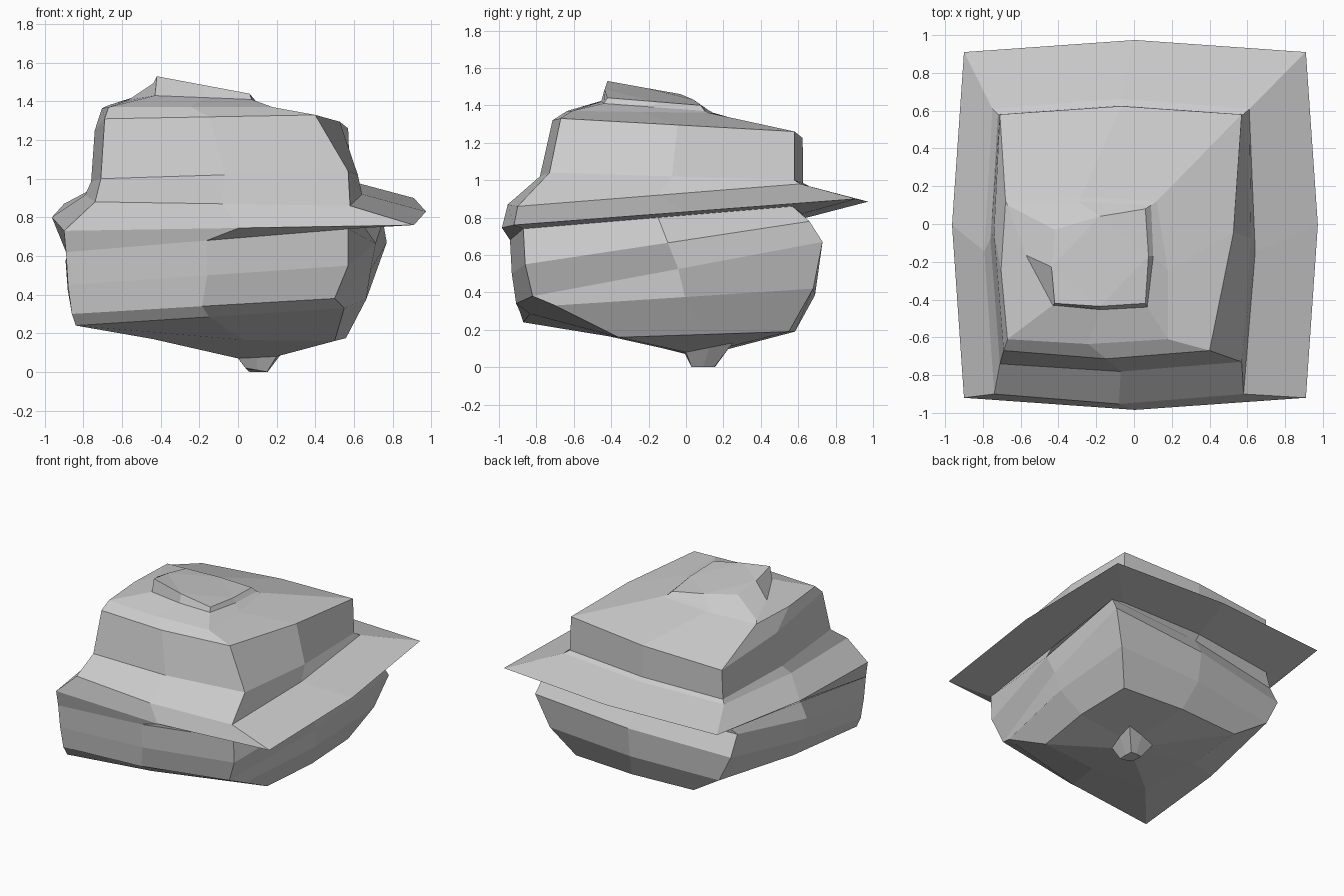
import bpy, bmesh
from mathutils import Vector


def loft(name, rings, cap_top=False, cap_bottom=False):
    """Skin a stack of tilted four-corner rings, each side bulging at its middle."""
    bm = bmesh.new()
    loops = []
    for ring in rings:
        c = [Vector(p) for p in ring]
        centre = sum(c, Vector()) / 4
        loop = []
        for i in range(4):
            mid = (c[i] + c[(i + 1) % 4]) / 2
            out = mid - centre
            mid += Vector((out.x, out.y, 0)) * 0.07
            loop += [bm.verts.new(c[i]), bm.verts.new(mid)]
        loops.append(loop)
    for a, b in zip(loops, loops[1:]):
        for i in range(8):
            j = (i + 1) % 8
            bm.faces.new((a[i], b[i], b[j], a[j]))
    if cap_top:
        bm.faces.new(loops[0])
    if cap_bottom:
        bm.faces.new(loops[-1][::-1])
    bmesh.ops.triangulate(bm, faces=[f for f in bm.faces if len(f.verts) > 4])
    me = bpy.data.meshes.new(name)
    bm.to_mesh(me)
    bm.free()
    ob = bpy.data.objects.new(name, me)
    bpy.context.collection.objects.link(ob)


# Corner order: front left, front right, back right, back left
flange = [(-.90, -.92, .73), (.91, -.92, .76), (.91, .91, .90), (-.90, .91, .87)]
under = [(-.44, -.40, .17), (.50, -.36, .16), (.55, .55, .19), (-.45, .55, .19)]

# Stepped spire from the offset apex down to the flange
loft("spire", [
    [(-.42, -.42, 1.53), (.06, -.42, 1.44), (.06, .08, 1.40), (-.42, -.03, 1.46)],
    [(-.43, -.43, 1.43), (.07, -.44, 1.41), (.09, .10, 1.37), (-.67, .10, 1.38)],
    [(-.67, -.61, 1.37), (.18, -.61, 1.37), (.12, .12, 1.36), (-.68, .12, 1.36)],
    [(-.69, -.67, 1.31), (.40, -.67, 1.33), (.57, .58, 1.26), (-.71, .58, 1.19)],
    [(-.71, -.74, 1.00), (.57, -.73, 1.04), (.58, .58, 1.00), (-.72, .58, .97)],
    [(-.74, -.90, .88), (.58, -.90, .86), (.61, .61, .98), (-.75, .61, .95)],
    flange], cap_top=True)

# Lower whorl: groove under the flange, then the lip and the sloping side
loft("lower_whorl", [
    flange,
    [(-.89, -.91, .62), (.57, -.87, .74), (.57, .57, .86), (-.72, .57, .78)],
    [(-.88, -.90, .45), (.57, -.86, .55), (.75, .66, .78), (-.80, .52, .70)],
    [(-.86, -.89, .30), (.50, -.82, .38), (.77, .73, .67), (-.80, .60, .55)],
    [(-.84, -.87, .24), (.55, -.70, .33), (.68, .68, .42), (-.70, .60, .35)],
    under])

# Shallow underside running into the small foot
loft("foot", [
    under,
    [(.00, .00, .07), (.20, .00, .08), (.25, .25, .13), (.00, .20, .09)],
    [(.04, .03, .02), (.15, .03, .00), (.15, .15, .00), (.06, .15, .00)]],
    cap_bottom=True)
